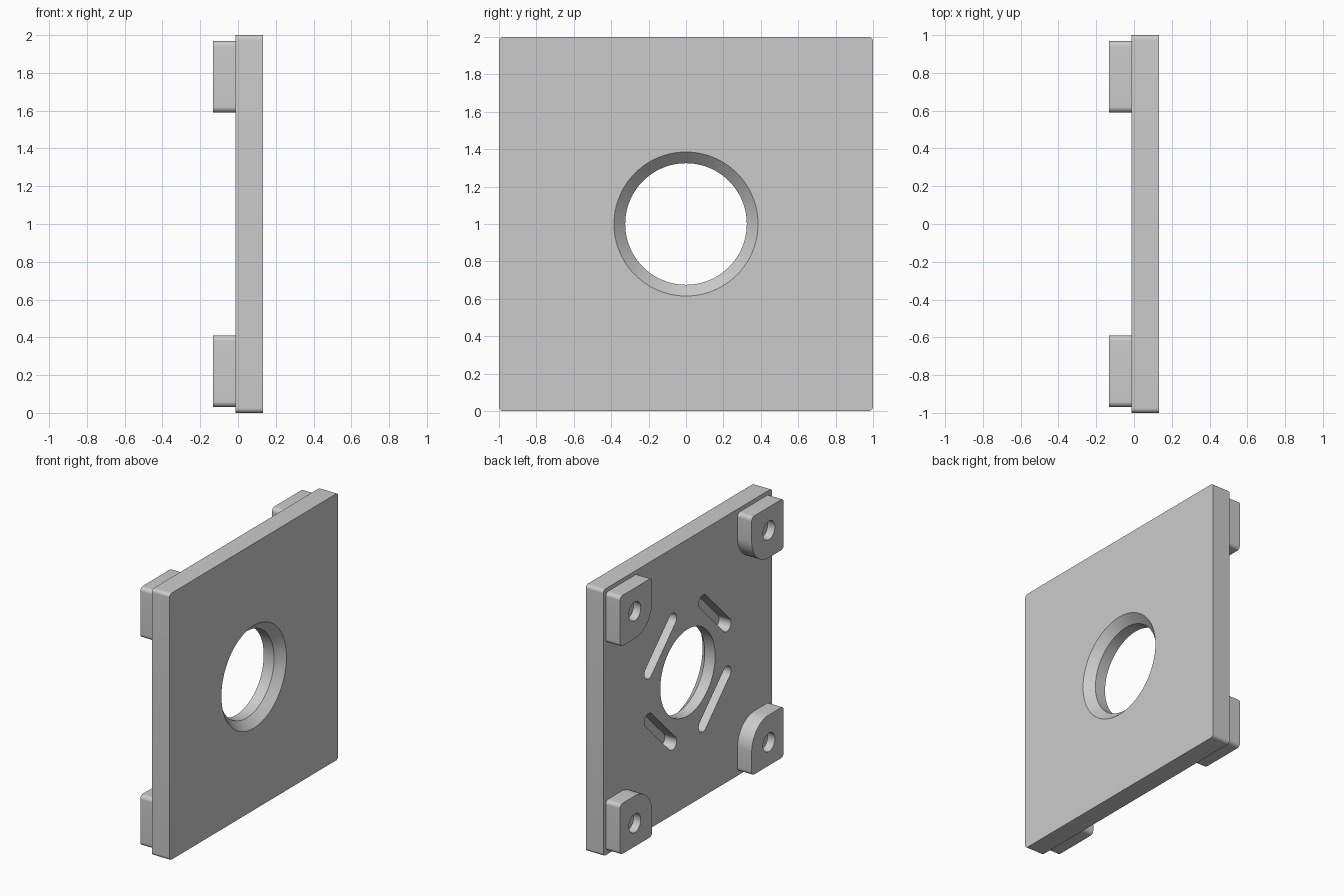
import bpy, bmesh
from math import sin, cos, pi, radians
from mathutils import Matrix, Vector

if "Cube" in bpy.data.objects:
    bpy.data.objects.remove(bpy.data.objects["Cube"])

FRONT, BACK, PAD = 0.132, -0.014, -0.132   # x of plate face, plate rear, pad face
MID = Vector((0, 0, 1))

grey = bpy.data.materials.new("light grey plastic")
grey.use_nodes = True
grey.diffuse_color = (0.6, 0.6, 0.6, 1)
grey.node_tree.nodes["Principled BSDF"].inputs["Base Color"].default_value = (0.6, 0.6, 0.6, 1)


def rounded_rect(y0, y1, z0, z1, radii, seg=12):
    """Outline in (y, z), radii ordered from the low corner, counter-clockwise."""
    pts = []
    corners = [(y0, z0, 1, 1), (y1, z0, -1, 1), (y1, z1, -1, -1), (y0, z1, 1, -1)]
    for i, ((y, z, sy, sz), r) in enumerate(zip(corners, radii)):
        for k in range(seg + 1):
            a = pi + (i + k / seg) * pi / 2
            pts.append((y + sy * r + r * cos(a), z + sz * r + r * sin(a)))
    return pts


def circle(r, y=0, z=0, seg=96):
    return [(y + r * cos(2 * pi * k / seg), z + r * sin(2 * pi * k / seg)) for k in range(seg)]


def loft(name, rings):
    """Closed solid through (x, outline) rings."""
    bm = bmesh.new()
    loops = [[bm.verts.new((x, y, z)) for y, z in pts] for x, pts in rings]
    n = len(loops[0])
    for a, b in zip(loops, loops[1:]):
        for i in range(n):
            bm.faces.new((a[i], a[(i + 1) % n], b[(i + 1) % n], b[i]))
    bm.faces.new(loops[0])
    bm.faces.new(loops[-1])
    bmesh.ops.recalc_face_normals(bm, faces=bm.faces)
    mesh = bpy.data.meshes.new(name)
    bm.to_mesh(mesh)
    bm.free()
    mesh.materials.append(grey)
    obj = bpy.data.objects.new(name, mesh)
    bpy.context.collection.objects.link(obj)
    return obj


def activate(obj):
    bpy.ops.object.select_all(action='DESELECT')
    obj.select_set(True)
    bpy.context.view_layer.objects.active = obj


def cut(obj, cutter):
    cutter.hide_render = True
    mod = obj.modifiers.new("cut", 'BOOLEAN')
    mod.operation, mod.solver, mod.object = 'DIFFERENCE', 'EXACT', cutter
    activate(obj)
    bpy.ops.object.modifier_apply(modifier=mod.name)
    bpy.data.objects.remove(cutter)


def finish(obj):
    activate(obj)
    bpy.ops.object.shade_smooth_by_angle(angle=radians(30))


# Square plate
plate = loft("plate", [(x, rounded_rect(-1, 1, -1, 1, [0.025] * 4)) for x in (BACK, FRONT)])
plate.data.transform(Matrix.Translation(MID))

# Central opening, countersunk on the plain face
hole = loft("hole_cutter", [(BACK - 0.05, circle(0.325)), (FRONT - 0.06, circle(0.325)),
                            (FRONT, circle(0.385)), (FRONT + 0.05, circle(0.385))])
hole.data.transform(Matrix.Translation(MID))
cut(plate, hole)

# Four blind slots set square to the diagonals
for i in range(4):
    outline = rounded_rect(-0.25, 0.25, 0.405, 0.505, [0.05] * 4)
    slot = loft("slot_cutter", [(BACK - 0.05, outline), (BACK + 0.1, outline)])
    slot.data.transform(Matrix.Translation(MID) @ Matrix.Rotation(pi / 4 + i * pi / 2, 4, 'X'))
    cut(plate, slot)
finish(plate)

# Corner pads with blind holes, large radius toward the middle
names = ["upper_rear_pad", "upper_front_pad", "lower_front_pad", "lower_rear_pad"]
for i, name in enumerate(names):
    outline = rounded_rect(0.59, 0.97, 0.59, 0.97, [0.2, 0.03, 0.03, 0.03])
    pad = loft(name, [(PAD, outline), (BACK, outline)])
    bore = circle(0.07, 0.795, 0.795, 48)
    cut(pad, loft("bore_cutter", [(PAD - 0.05, bore), (PAD + 0.06, bore)]))
    pad.data.transform(Matrix.Translation(MID) @ Matrix.Rotation(i * pi / 2, 4, 'X'))
    finish(pad)
